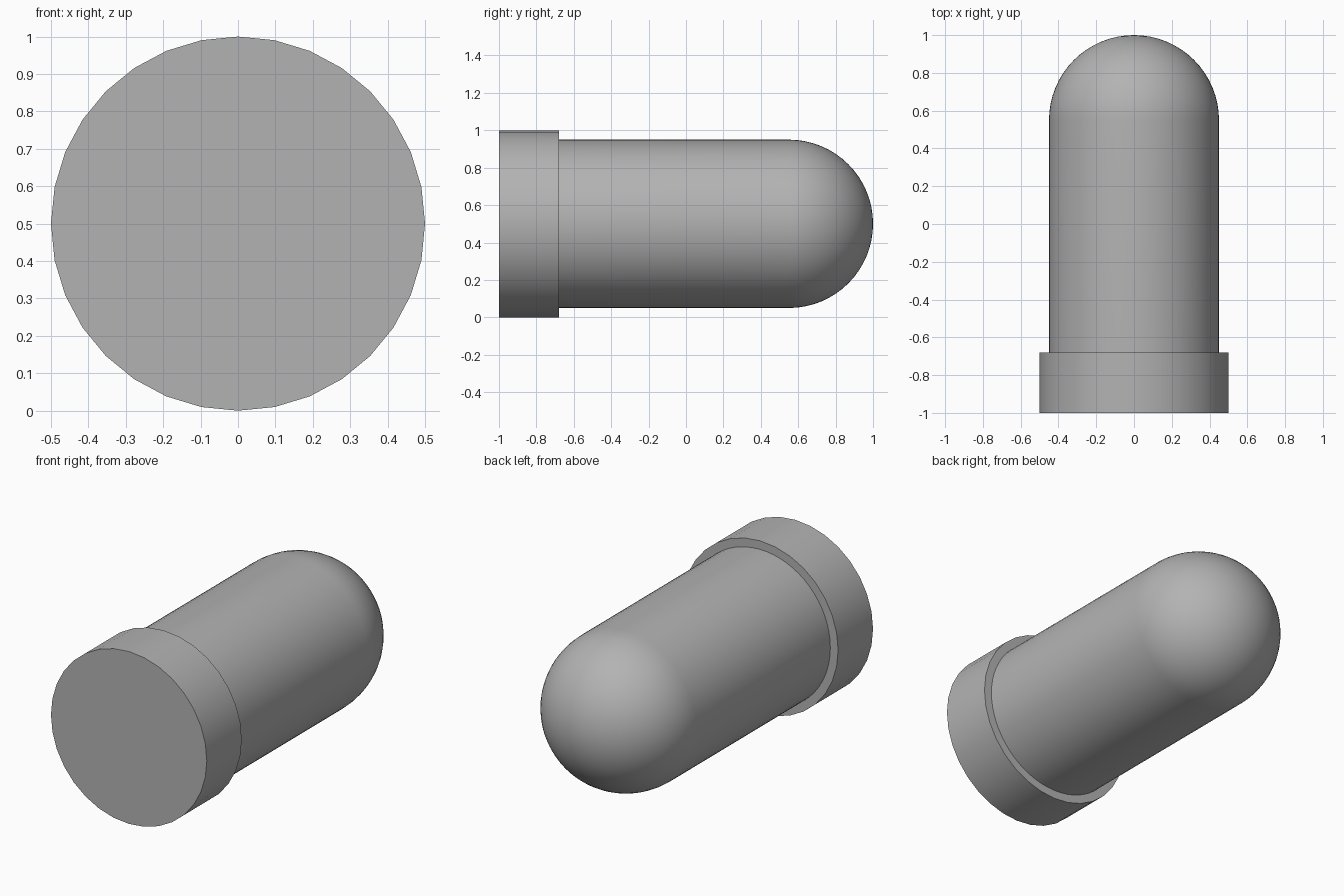
import bpy, bmesh, math

cube = bpy.data.objects.get("Cube")
if cube:
    bpy.data.objects.remove(cube, do_unlink=True)

# Single grey material
GREY = (0.45, 0.45, 0.45, 1.0)
mat = bpy.data.materials.new("plain grey")
mat.use_nodes = True
mat.diffuse_color = GREY
mat.node_tree.nodes["Principled BSDF"].inputs["Base Color"].default_value = GREY

AXIS_Z = 0.5


def lathe(name, profile, sides):
    """Revolve (radius, y) points around the horizontal y axis at AXIS_Z."""
    bm = bmesh.new()
    verts = [bm.verts.new((0, y, AXIS_Z + r)) for r, y in profile]
    edges = [bm.edges.new(pair) for pair in zip(verts, verts[1:])]
    bmesh.ops.spin(bm, geom=verts + edges, cent=(0, 0, AXIS_Z), axis=(0, 1, 0),
                   angle=math.tau, steps=sides, use_merge=True)
    bmesh.ops.remove_doubles(bm, verts=bm.verts, dist=1e-5)
    # Close any open ends, then face everything outwards
    bmesh.ops.holes_fill(bm, edges=[e for e in bm.edges if e.is_boundary], sides=0)
    bmesh.ops.recalc_face_normals(bm, faces=bm.faces)
    mesh = bpy.data.meshes.new(name)
    bm.to_mesh(mesh)
    bm.free()
    mesh.materials.append(mat)
    obj = bpy.data.objects.new(name, mesh)
    bpy.context.collection.objects.link(obj)
    bpy.ops.object.select_all(action="DESELECT")
    obj.select_set(True)
    bpy.context.view_layer.objects.active = obj
    bpy.ops.object.shade_smooth_by_angle(angle=math.radians(30))
    return obj


# Wide flat collar at the front
lathe("collar", [(0.5, -1.0), (0.5, -0.68)], 32)

# Straight barrel ending in a hemispherical dome
R, DOME_Y, RINGS = 0.45, 0.55, 16
dome = [(R * math.cos(a), DOME_Y + R * math.sin(a))
        for a in (math.pi / 2 * i / RINGS for i in range(RINGS + 1))]
lathe("domed_barrel", [(R, -0.69)] + dome, 64)
